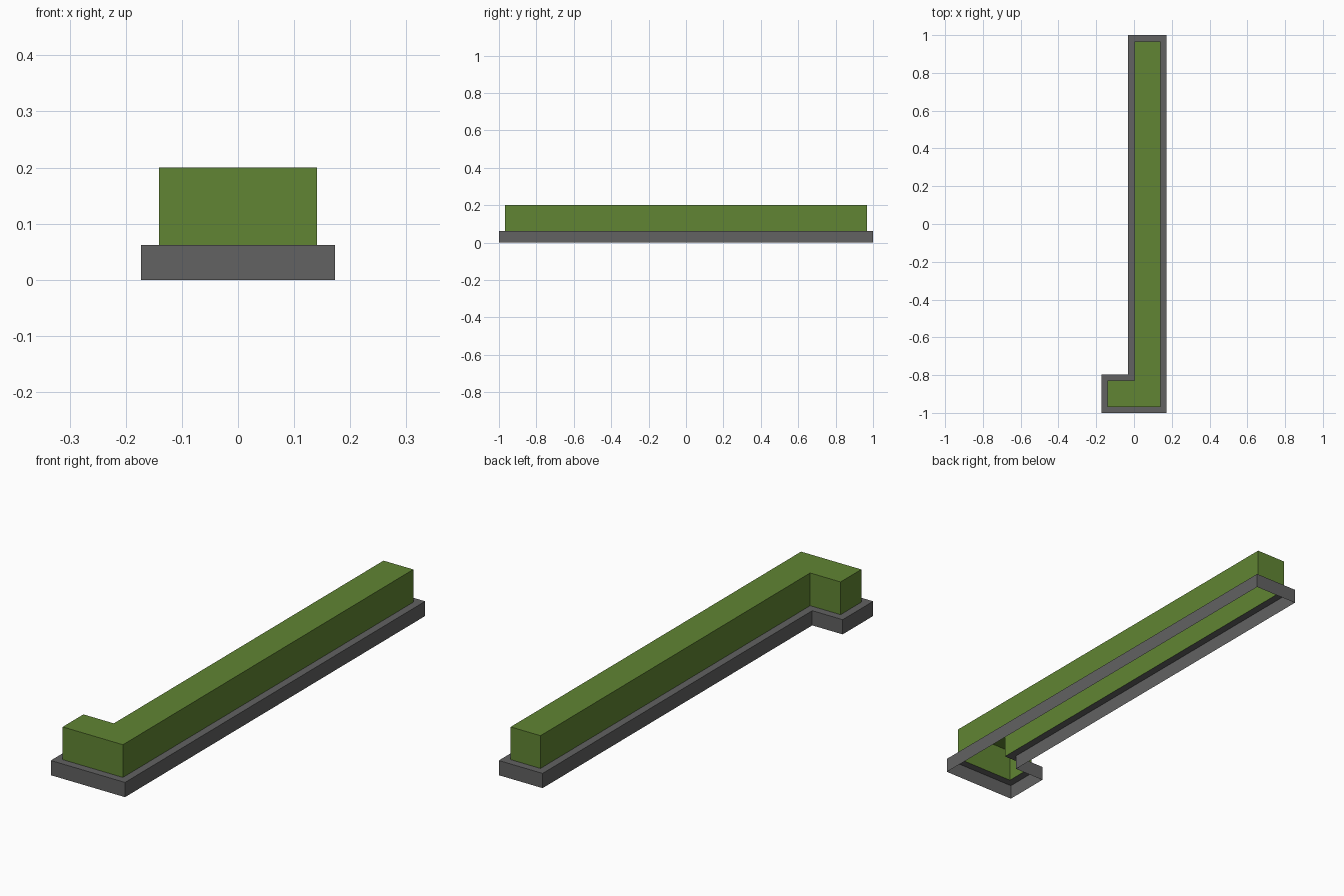
import bpy
import bmesh

if "Cube" in bpy.data.objects:
    bpy.data.objects.remove(bpy.data.objects["Cube"])

# L-shaped outline: long arm plus a short foot at the front left
X, Y, ARM_X, FOOT_Y = 0.173, 1.0, -0.031, -0.797
BASE_Z, TOP_Z, INSET = 0.062, 0.2, 0.0325


def outline(d):
    """Counter-clockwise L outline, moved inwards by d."""
    l, r, a = -X + d, X - d, ARM_X + d
    f, b, s = -Y + d, Y - d, FOOT_Y - d
    return [(l, f), (r, f), (r, b), (a, b), (a, s), (l, s)]


def material(name, color):
    m = bpy.data.materials.new(name)
    m.diffuse_color = (*color, 1)
    m.use_nodes = True
    m.node_tree.nodes["Principled BSDF"].inputs["Base Color"].default_value = m.diffuse_color
    return m


def shell(name, rings, mat, cap=False):
    """Open-bottomed sheet joining (inset, z) outlines, optionally capped."""
    bm = bmesh.new()
    loops = [[bm.verts.new((x, y, z)) for x, y in outline(d)] for d, z in rings]
    for lo, hi in zip(loops, loops[1:]):
        for i in range(len(lo)):
            j = (i + 1) % len(lo)
            bm.faces.new((lo[i], lo[j], hi[j], hi[i]))
    if cap:
        bm.faces.new(loops[-1])
    mesh = bpy.data.meshes.new(name)
    bm.to_mesh(mesh)
    bm.free()
    mesh.materials.append(mat)
    ob = bpy.data.objects.new(name, mesh)
    bpy.context.collection.objects.link(ob)


grey = material("stone grey", (0.122, 0.122, 0.122))
green = material("hedge green", (0.119, 0.235, 0.033))

# Stone curb: outer wall and narrow ledge, hollow below
shell("stone_curb", [(0, 0), (0, BASE_Z), (INSET, BASE_Z)], grey)
# Hedge: walls and flat top, hollow below
shell("hedge", [(INSET, BASE_Z), (INSET, TOP_Z)], green, cap=True)
